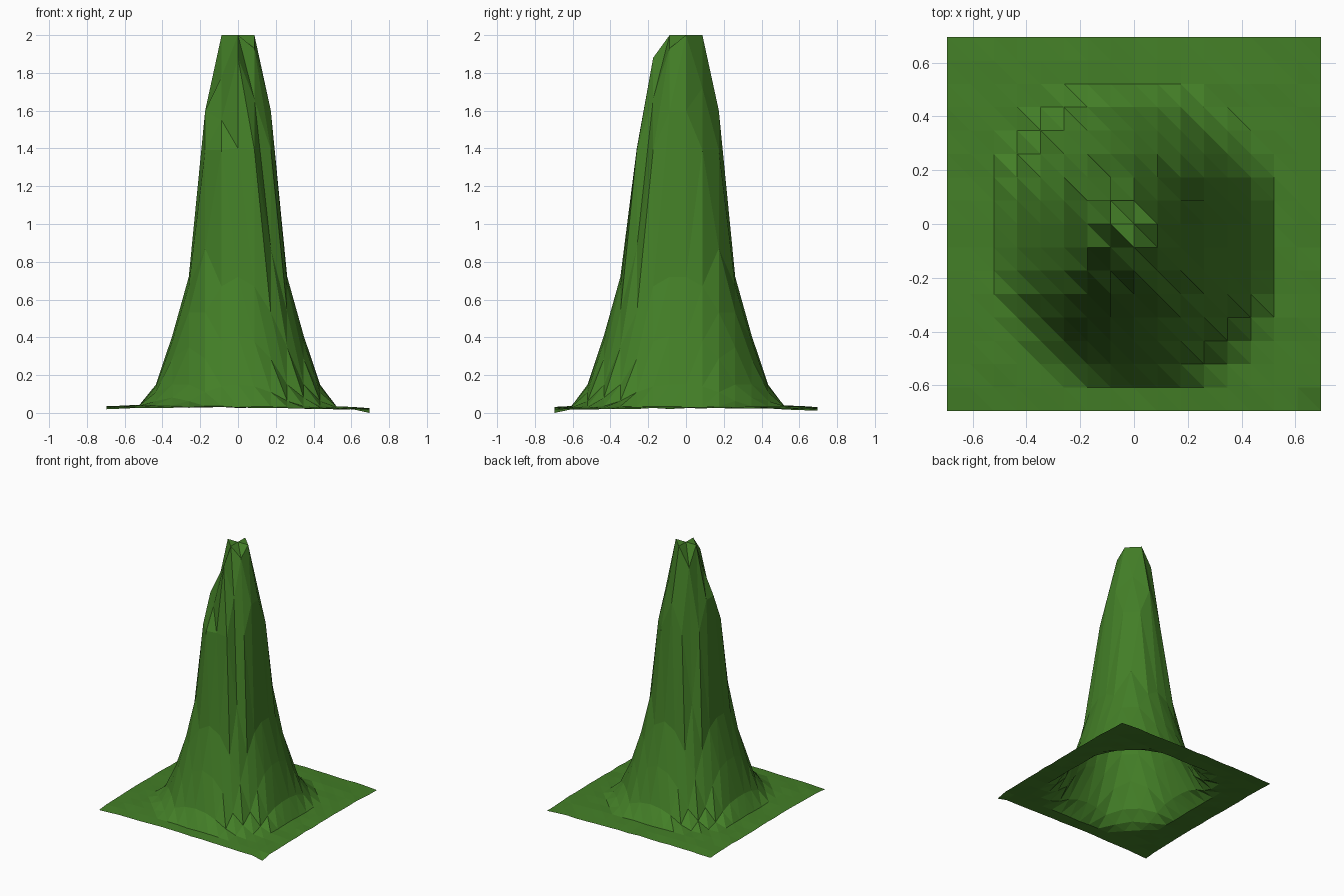
import bpy, bmesh, math, random

if "Cube" in bpy.data.objects:
    bpy.data.objects.remove(bpy.data.objects["Cube"])

random.seed(4)
N = 16                       # grid cells per side
STEP = 1.39 / N
HALF = N // 2

# hill height against distance from the core, in grid steps
PROFILE = [2.0, 2.0, 1.60, 0.72, 0.41, 0.15, 0.045]

# summit and front shoulder corrections (grid column, row) -> height
TWEAKS = {(1, -1): 1.93, (-1, -1): 1.78, (1, 1): 1.72, (-1, 1): 1.86,
          (0, -2): 1.88, (0, -3): 1.40, (-1, -2): 1.55, (1, -2): 1.66}


def ground(i, j):
    # gently uneven plate, sagging toward the rim and corners
    edge = (abs(i) / HALF) ** 4 + (abs(j) / HALF) ** 4
    z = 0.04 - 0.012 * edge - 0.0006 * i + random.uniform(-0.003, 0.003)
    return max(0.0, z)


def height(i, j):
    base = ground(i, j)
    if (i, j) in TWEAKS:
        return TWEAKS[(i, j)]
    # the core is one grid step long in y
    dy = max(j, 0, -1 - j)
    r = math.hypot(i, dy)
    k = int(r)
    if k >= len(PROFILE) - 1:
        return base
    t = r - k
    return max(base, PROFILE[k] * (1 - t) + PROFILE[k + 1] * t)


# open terrain sheet, split into triangles
bm = bmesh.new()
span = range(-HALF, HALF + 1)
v = {(i, j): bm.verts.new((i * STEP, j * STEP, height(i, j)))
     for j in span for i in span}
v[(HALF, -HALF)].co.z = 0.0
for j in range(-HALF, HALF):
    for i in range(-HALF, HALF):
        a, b, c, d = v[i, j], v[i + 1, j], v[i + 1, j + 1], v[i, j + 1]
        bm.faces.new((a, b, d))
        bm.faces.new((b, c, d))

mesh = bpy.data.meshes.new("hill_terrain")
bm.to_mesh(mesh)
bm.free()
grass = bpy.data.materials.new("grass green")
grass.diffuse_color = (0.056, 0.21, 0.02, 1)
grass.use_nodes = True
grass.node_tree.nodes["Principled BSDF"].inputs["Base Color"].default_value = grass.diffuse_color
mesh.materials.append(grass)
bpy.context.collection.objects.link(bpy.data.objects.new("hill_terrain", mesh))
